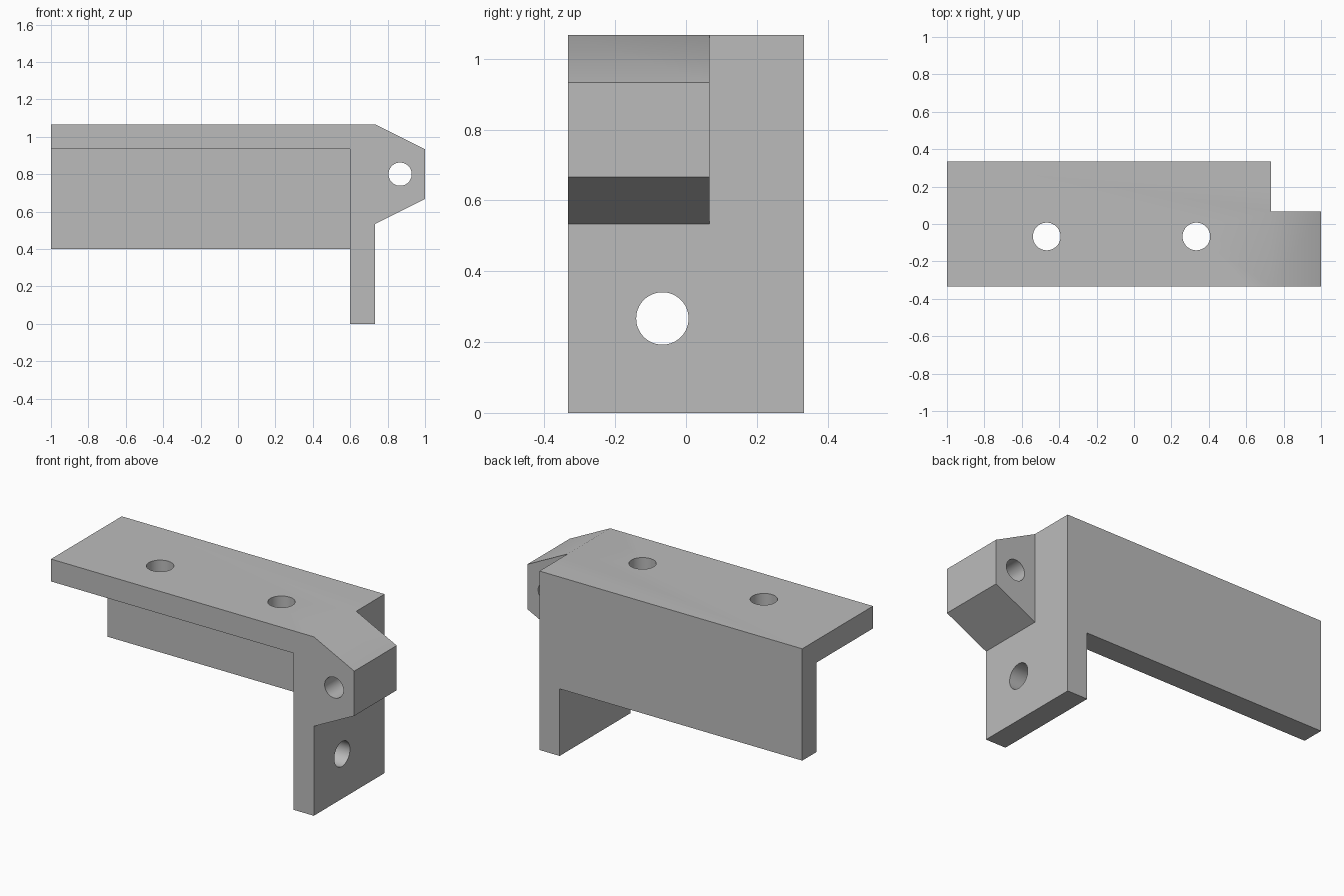
import bpy
import bmesh
from math import pi, radians
from mathutils import Matrix, Vector

old = bpy.data.objects.get("Cube")
if old:
    bpy.data.objects.remove(old, do_unlink=True)

# One unit of plate thickness sets every size
T = 2 / 15
HALF_Y = 2.5 * T
TOP = 8 * T
LEG_OUT = 5.5 * T
LEG_IN = LEG_OUT - T

grey = bpy.data.materials.new("light grey")
grey.use_nodes = True
COLOUR = (0.5, 0.5, 0.5, 1)
grey.diffuse_color = COLOUR
grey.node_tree.nodes["Principled BSDF"].inputs["Base Color"].default_value = COLOUR


def finish(name, bm):
    bmesh.ops.recalc_face_normals(bm, faces=bm.faces)
    mesh = bpy.data.meshes.new(name)
    bm.to_mesh(mesh)
    bm.free()
    mesh.materials.append(grey)
    obj = bpy.data.objects.new(name, mesh)
    bpy.context.collection.objects.link(obj)
    return obj


def prism(name, profile, y0, y1):
    """Extrude an x-z profile from y0 to y1."""
    bm = bmesh.new()
    face = bm.faces.new([bm.verts.new((x, y0, z)) for x, z in profile])
    moved = bmesh.ops.extrude_face_region(bm, geom=[face])["geom"]
    verts = [v for v in moved if isinstance(v, bmesh.types.BMVert)]
    bmesh.ops.translate(bm, verts=verts, vec=(0, y1 - y0, 0))
    return finish(name, bm)


def drill(name, centre, radius, length, axis):
    """Cylinder cutter along the given axis."""
    bm = bmesh.new()
    turn = Vector((0, 0, 1)).rotation_difference(Vector(axis)).to_matrix().to_4x4()
    bmesh.ops.create_cone(bm, cap_ends=True, segments=64, radius1=radius,
                          radius2=radius, depth=length,
                          matrix=Matrix.Translation(centre) @ turn)
    obj = finish(name, bm)
    obj.hide_render = True
    return obj


def combine(body, other, operation):
    mod = body.modifiers.new(other.name, "BOOLEAN")
    mod.operation = operation
    mod.solver = "EXACT"
    mod.object = other
    bpy.context.view_layer.objects.active = body
    bpy.ops.object.modifier_apply(modifier=mod.name)
    bpy.data.objects.remove(other, do_unlink=True)


# Top plate with the leg folded down at its left end
bracket = prism("bracket", [(-1, TOP), (LEG_OUT, TOP), (LEG_OUT, 0), (LEG_IN, 0),
                            (LEG_IN, TOP - T), (-1, TOP - T)], -HALF_Y, HALF_Y)

# Back wall hanging below the plate
wall = prism("back_wall", [(-1, TOP), (LEG_OUT, TOP), (LEG_OUT, 3 * T), (-1, 3 * T)],
             HALF_Y - T, HALF_Y)
combine(bracket, wall, "UNION")

# Tapered lug on the outside of the leg
lug = prism("lug", [(LEG_OUT, TOP), (1, TOP - T), (1, TOP - 3 * T),
                    (LEG_OUT, TOP - 4 * T), (LEG_IN, TOP - 4 * T), (LEG_IN, TOP)],
            -HALF_Y, T / 2)
combine(bracket, lug, "UNION")

# Bolt holes through plate, leg and lug
HOLE_Y = -T / 2
for x in (-3.5 * T, 2.5 * T):
    combine(bracket, drill("plate_hole", (x, HOLE_Y, TOP - T / 2), 0.074, 2 * T, (0, 0, 1)),
            "DIFFERENCE")
combine(bracket, drill("leg_hole", (LEG_OUT - T / 2, HOLE_Y, 2 * T), 0.074, 2 * T, (1, 0, 0)),
        "DIFFERENCE")
combine(bracket, drill("lug_hole", (6.5 * T, -T, TOP - 2 * T), 0.062, 4 * T, (0, 1, 0)),
        "DIFFERENCE")

# Merge coplanar faces, then smooth only the hole walls
bm = bmesh.new()
bm.from_mesh(bracket.data)
bmesh.ops.remove_doubles(bm, verts=bm.verts, dist=0.0001)
bmesh.ops.dissolve_limit(bm, angle_limit=radians(0.5), verts=bm.verts, edges=bm.edges)
bm.to_mesh(bracket.data)
bm.free()
bpy.ops.object.select_all(action="DESELECT")
bracket.select_set(True)
bpy.context.view_layer.objects.active = bracket
bpy.ops.object.shade_smooth_by_angle(angle=pi / 6)
